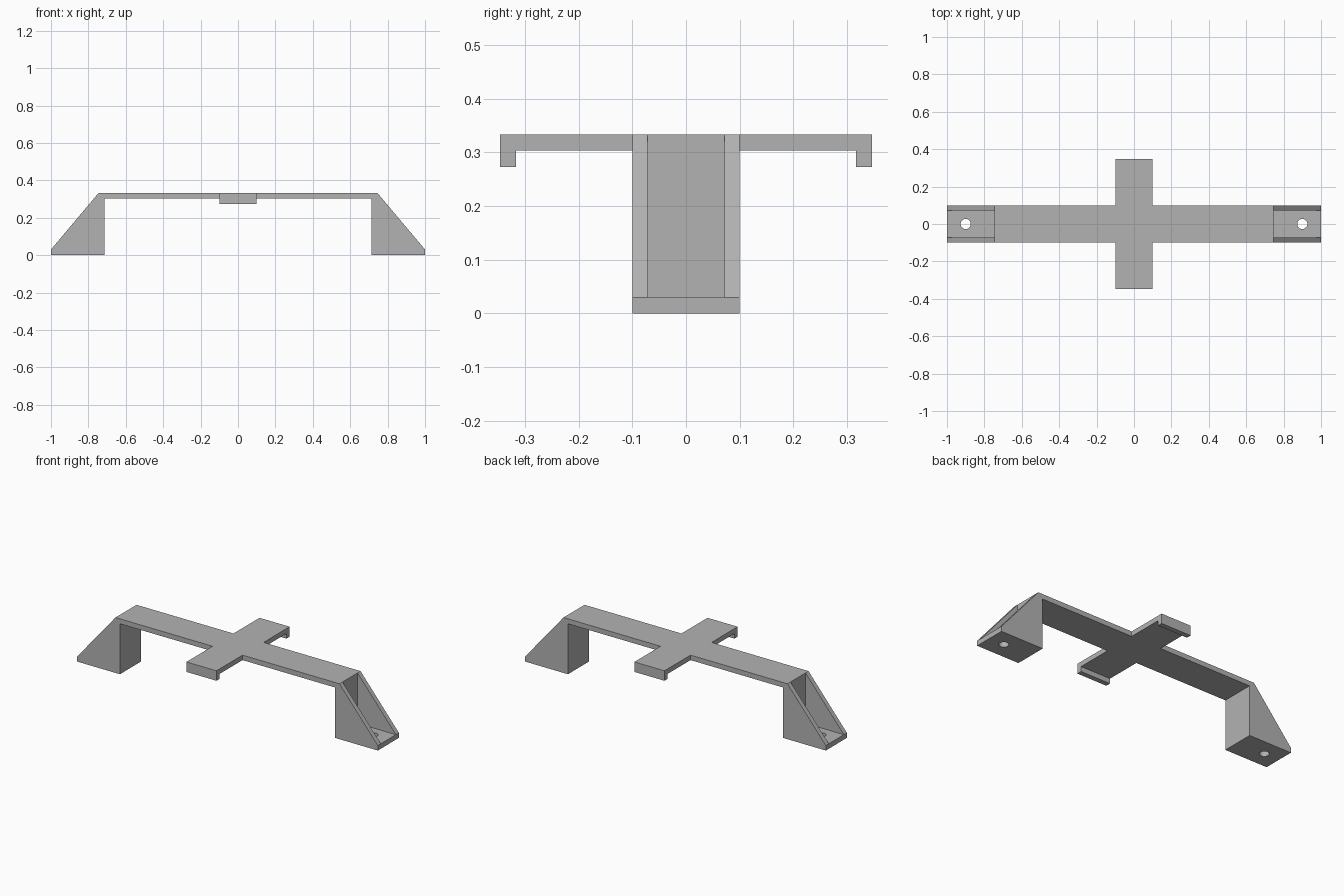
import bpy
import bmesh
from mathutils import Matrix, Vector

cube = bpy.data.objects.get("Cube")
if cube:
    bpy.data.objects.remove(cube, do_unlink=True)

LENGTH, HEIGHT, HALF_W, THICK = 1.0, 0.333, 0.1, 0.03
WALL_IN = 0.715              # inner face of each leg
WALL_OUT = WALL_IN + THICK   # where the sloped cheeks start
ARM, HOOK = 0.347, 0.06      # cross arm reach and hook drop

grey = bpy.data.materials.new("plain grey")
grey.use_nodes = True
colour = (0.45, 0.45, 0.45, 1)
grey.diffuse_color = colour
grey.node_tree.nodes["Principled BSDF"].inputs["Base Color"].default_value = colour


def add_object(name, bm):
    bmesh.ops.recalc_face_normals(bm, faces=bm.faces)
    mesh = bpy.data.meshes.new(name)
    bm.to_mesh(mesh)
    bm.free()
    mesh.materials.append(grey)
    obj = bpy.data.objects.new(name, mesh)
    bpy.context.collection.objects.link(obj)
    return obj


def mirrored_prism(name, half, along, axis, half_depth):
    """Extrude a symmetric outline, given as its positive half, both ways."""
    outline = half + [(-u, z) for u, z in reversed(half)]
    bm = bmesh.new()
    face = bm.faces.new([bm.verts.new(along * u + Vector((0, 0, z)) - axis * half_depth)
                         for u, z in outline])
    new = bmesh.ops.extrude_face_region(bm, geom=[face])["geom"]
    bmesh.ops.translate(bm, vec=axis * half_depth * 2,
                        verts=[v for v in new if isinstance(v, bmesh.types.BMVert)])
    return add_object(name, bm)


def combine(target, other, operation):
    """Apply a boolean and discard the helper."""
    other.hide_render = True
    mod = target.modifiers.new(operation.lower(), 'BOOLEAN')
    mod.object, mod.operation, mod.solver = other, operation, 'EXACT'
    bpy.context.view_layer.objects.active = target
    bpy.ops.object.modifier_apply(modifier=mod.name)
    bpy.data.objects.remove(other, do_unlink=True)


X, Y = Vector((1, 0, 0)), Vector((0, 1, 0))

# Arched strap with two wedge-shaped legs
bracket = mirrored_prism("mounting_bracket", [
    (WALL_IN, HEIGHT - THICK), (WALL_IN, 0), (LENGTH, 0),
    (LENGTH, THICK), (WALL_OUT, HEIGHT)], X, Y, HALF_W)

# Cross arm with a downward hook at each end
arm = mirrored_prism("cross_arm", [
    (ARM - THICK, HEIGHT - THICK), (ARM - THICK, HEIGHT - HOOK),
    (ARM, HEIGHT - HOOK), (ARM, HEIGHT)], Y, X, HALF_W)
combine(bracket, arm, 'UNION')

for side in (-1, 1):
    # Open pocket between the two cheeks of the leg
    bm = bmesh.new()
    size = Vector((0.4, 2 * (HALF_W - THICK) + 0.003, 0.4))
    centre = Vector((side * (WALL_OUT + size.x / 2), 0, THICK + size.z / 2))
    bmesh.ops.create_cube(bm, size=1, matrix=Matrix.LocRotScale(centre, None, size))
    combine(bracket, add_object("pocket_cutter", bm), 'DIFFERENCE')

    # Screw hole through the foot
    bm = bmesh.new()
    bmesh.ops.create_cone(bm, cap_ends=True, segments=32, radius1=0.027, radius2=0.027,
                          depth=0.2, matrix=Matrix.Translation((side * 0.9, 0, 0)))
    combine(bracket, add_object("hole_cutter", bm), 'DIFFERENCE')
